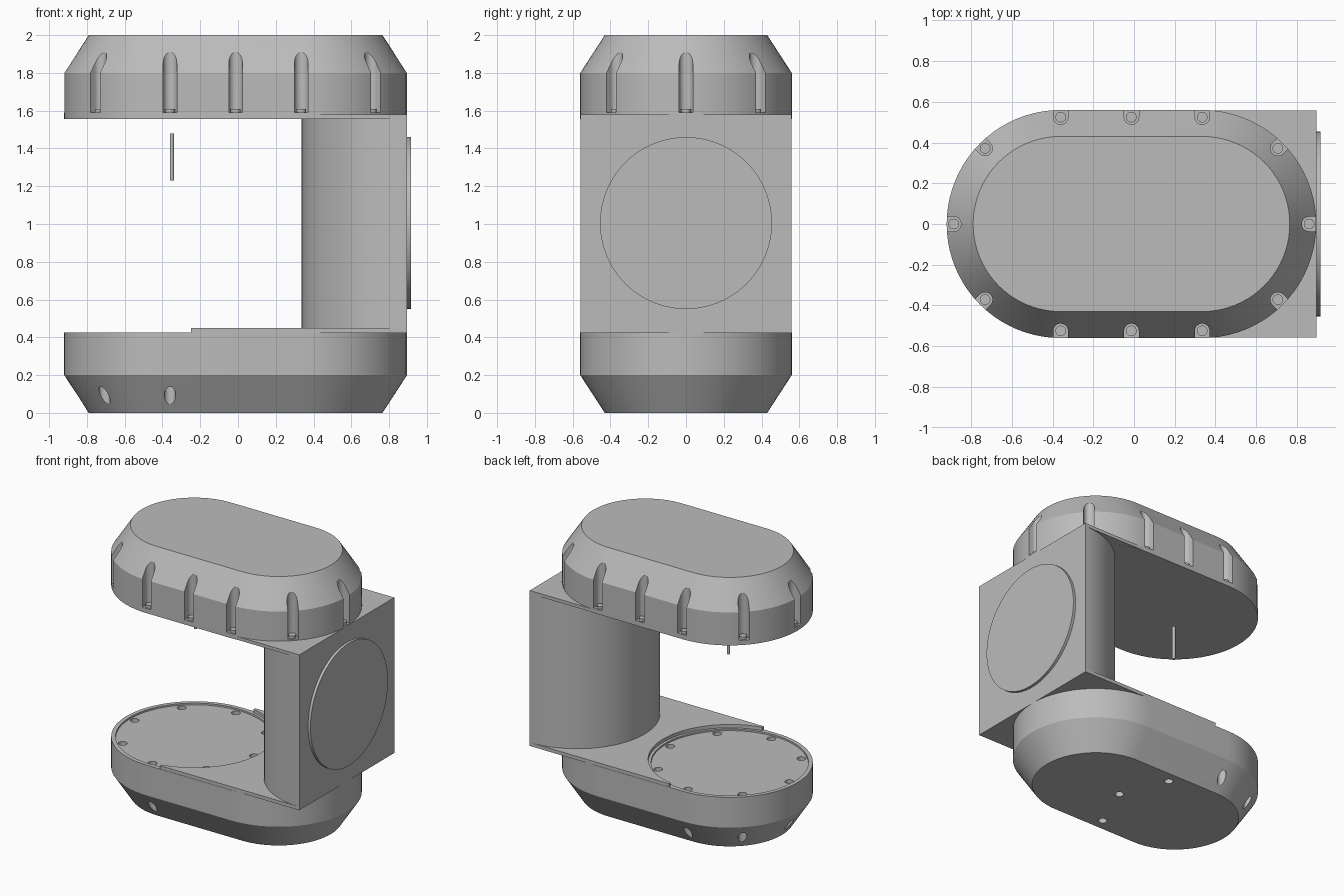
import bpy, bmesh
from math import sin, cos, pi, radians

cube = bpy.data.objects.get("Cube")
if cube:
    bpy.data.objects.remove(cube, do_unlink=True)

grey = bpy.data.materials.new("plain_grey")
grey.use_nodes = True
grey.diffuse_color = (0.5, 0.5, 0.5, 1)
grey.node_tree.nodes["Principled BSDF"].inputs["Base Color"].default_value = (0.5, 0.5, 0.5, 1)

LEFT, RIGHT, R = -0.36, 0.335, 0.56   # end centres and radius of the rounded housings
PLATE_Y = 0.558
BEVEL = 0.13


def arc(cx, cy, r, a0, a1, n):
    return [(cx + r * cos(radians(a0 + (a1 - a0) * i / n)),
             cy + r * sin(radians(a0 + (a1 - a0) * i / n))) for i in range(n + 1)]


def circle(cx, cy, r, n=64):
    return arc(cx, cy, r, 0, 360, n)[:-1]


def stadium(r):
    return arc(RIGHT, 0, r, -90, 90, 40) + arc(LEFT, 0, r, 90, 270, 40)


def rect(x0, x1, y):
    return [(x0, -y), (x1, -y), (x1, y), (x0, y)]


def loft(bm, levels):
    """Stack matching outlines, given as (outline, z), into a closed solid."""
    rings = [[bm.verts.new((x, y, z)) for x, y in pts] for pts, z in levels]
    n = len(rings[0])
    for a, b in zip(rings, rings[1:]):
        for i in range(n):
            j = (i + 1) % n
            bm.faces.new((a[i], a[j], b[j], b[i]))
    bm.faces.new(rings[0][::-1])
    bm.faces.new(rings[-1])


def make(name, *solids):
    bm = bmesh.new()
    for levels in solids:
        loft(bm, levels)
    bmesh.ops.recalc_face_normals(bm, faces=bm.faces)
    mesh = bpy.data.meshes.new(name)
    bm.to_mesh(mesh)
    bm.free()
    mesh.materials.append(grey)
    ob = bpy.data.objects.new(name, mesh)
    bpy.context.collection.objects.link(ob)
    return ob


def activate(ob):
    bpy.ops.object.select_all(action='DESELECT')
    ob.select_set(True)
    bpy.context.view_layer.objects.active = ob


def cut(ob, cutter):
    activate(ob)
    mod = ob.modifiers.new("cut", 'BOOLEAN')
    mod.operation, mod.solver, mod.object = 'DIFFERENCE', 'EXACT', cutter
    bpy.ops.object.modifier_apply(modifier=mod.name)
    bpy.data.objects.remove(cutter, do_unlink=True)


def prism(pts, z0, z1):
    return [(pts, z0), (pts, z1)]


# Upper housing with open bolt slots around its rim
upper = make("upper_housing", [(stadium(R), 1.555), (stadium(R), 1.8), (stadium(R - BEVEL), 2.0)])
spots = [(LEFT, a) for a in (90, 135, 180, 225, 270)]
spots += [(RIGHT, a) for a in (-90, -45, 0, 45, 90)]
spots += [((LEFT + RIGHT) / 2, a) for a in (90, -90)]
slots, bolts = [], []
for cx, a in spots:
    c, s = cos(radians(a)), sin(radians(a))
    x, y = cx + 0.525 * c, 0.525 * s
    outline = arc(x, y, 0.036, a + 90, a + 270, 16)
    outline += [(px + 0.1 * c, py + 0.1 * s) for px, py in (outline[-1], outline[0])]
    slots.append(prism(outline, 1.59, 2.1))
    bolts.append(prism(circle(x, y, 0.026, 24), 1.58, 1.61))
cut(upper, make("slot_cutter", *slots))
bolt_heads = make("bolt_heads", *bolts)

# Lower housing with a shallow round seat and eight through holes
lower = make("lower_housing", [(stadium(R - BEVEL), 0), (stadium(R), 0.2), (stadium(R), 0.425)])
cut(lower, make("seat_cutter", prism(circle(LEFT, 0, 0.53, 96), 0.413, 0.6)))
holes = [prism(circle(LEFT + 0.49 * cos(k * pi / 4), 0.49 * sin(k * pi / 4), 0.03, 24), -0.1, 0.6)
         for k in range(8)]
cut(lower, make("hole_cutter", *holes))

# Mounting plates at both ends of the column
lower_plate = make("lower_plate", prism(rect(-0.25, 0.895, PLATE_Y), 0.424, 0.45))
cut(lower_plate, make("plate_cutter", prism(circle(LEFT, 0, 0.55, 96), 0.3, 0.6)))
upper_plate = make("upper_plate", prism(rect(RIGHT, 0.895, PLATE_Y), 1.556, 1.58))

# Half-round column, round side cover and hanging pin
column = make("column", prism(arc(0.895, 0, 0.558, 90, 270, 48), 0.44, 1.57))
pin = make("pin", prism(circle(-0.35, 0, 0.011, 16), 1.23, 1.48))
cover = make("side_cover", prism(circle(0, 0, 0.455, 96), 0.0, 0.022))
cover.rotation_euler = (0, pi / 2, 0)
cover.location = (0.893, 0, 1.005)

for ob in (upper, bolt_heads, lower, lower_plate, upper_plate, column, pin, cover):
    activate(ob)
    bpy.ops.object.shade_smooth_by_angle(angle=radians(25))
